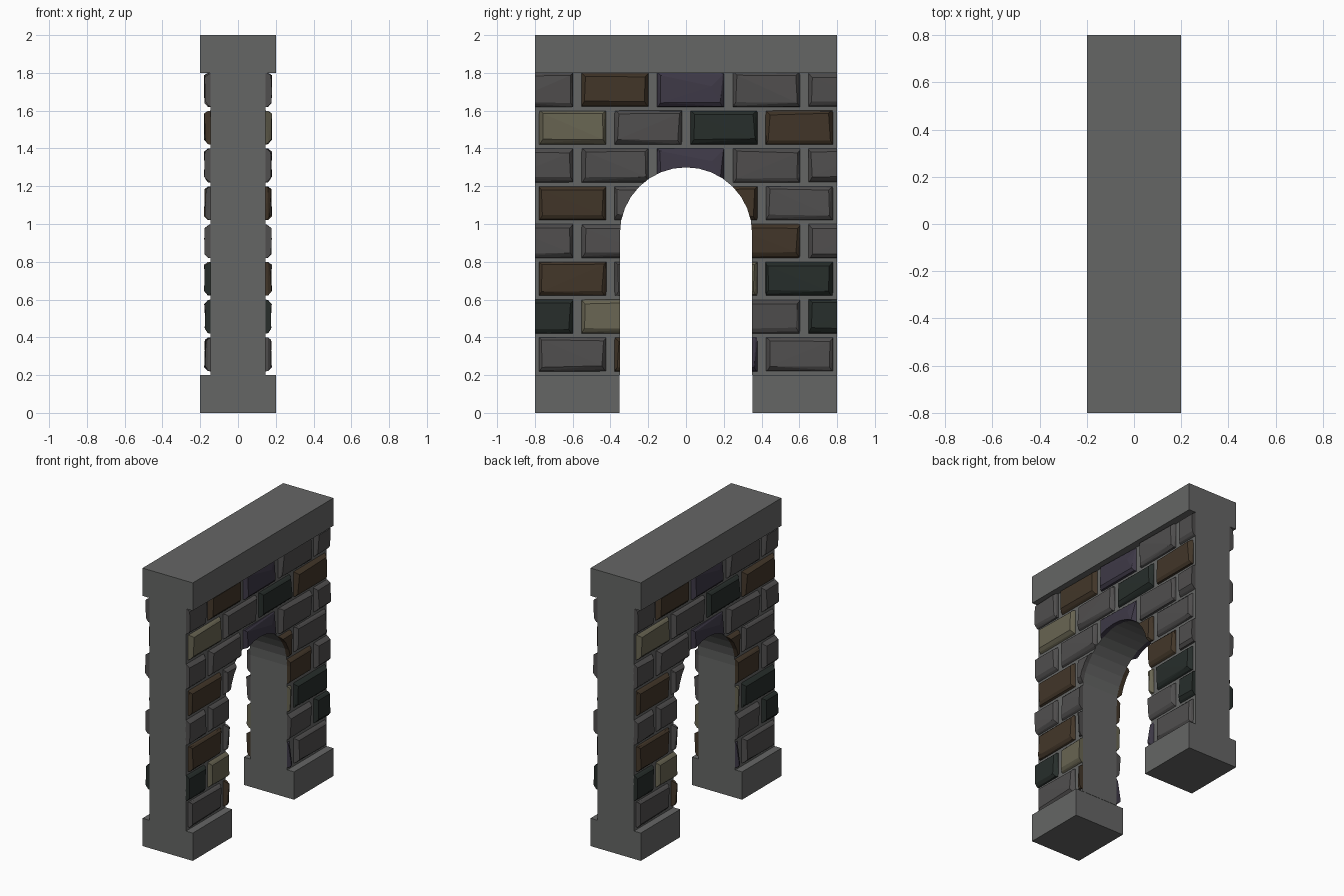
import bpy, bmesh, math, random
from mathutils import Vector, Matrix

if "Cube" in bpy.data.objects:
    bpy.data.objects.remove(bpy.data.objects["Cube"])

random.seed(4)
COLOURS = {
    "grey": (0.08, 0.077, 0.077), "brown": (0.055, 0.037, 0.022),
    "purple": (0.047, 0.04, 0.062), "green": (0.02, 0.027, 0.024),
    "beige": (0.14, 0.13, 0.085), "stone": (0.13, 0.133, 0.13),
}


def material(name):
    mat = bpy.data.materials.get(name) or bpy.data.materials.new(name)
    mat.diffuse_color = (*COLOURS[name], 1)
    mat.use_nodes = True
    mat.node_tree.nodes["Principled BSDF"].inputs["Base Color"].default_value = mat.diffuse_color
    return mat


def make_object(name, bm, mat=None):
    bmesh.ops.recalc_face_normals(bm, faces=bm.faces)
    mesh = bpy.data.meshes.new(name)
    bm.to_mesh(mesh)
    bm.free()
    obj = bpy.data.objects.new(name, mesh)
    bpy.context.collection.objects.link(obj)
    if mat:
        mesh.materials.append(material(mat))
    return obj


def extrude_profile(name, points, half, mat=None):
    """Extrude a (y, z) outline along x from -half to half."""
    bm = bmesh.new()
    face = bm.faces.new([bm.verts.new((-half, y, z)) for y, z in points])
    ext = bmesh.ops.extrude_face_region(bm, geom=[face])["geom"]
    bmesh.ops.translate(bm, vec=(2 * half, 0, 0),
                        verts=[v for v in ext if isinstance(v, bmesh.types.BMVert)])
    return make_object(name, bm, mat)


def rect(y0, y1, z0, z1):
    return [(y0, z0), (y1, z0), (y1, z1), (y0, z1)]


# Wall outline with round-headed doorway
def wall_outline(bottom):
    arch = [(0.35 * math.cos(math.pi * i / 16), 0.95 + 0.35 * math.sin(math.pi * i / 16))
            for i in range(17)]
    return ([(0.8, 1.8), (0.8, bottom), (0.35, bottom)] + arch +
            [(-0.35, bottom), (-0.8, bottom), (-0.8, 1.8)])


extrude_profile("wall_core", wall_outline(0.2), 0.146, "stone")
extrude_profile("top_slab", rect(-0.8, 0.8, 1.8, 2.0), 0.2, "stone")
extrude_profile("left_plinth", rect(-0.8, -0.352, 0, 0.2), 0.2, "stone")
extrude_profile("right_plinth", rect(0.352, 0.8, 0, 0.2), 0.2, "stone")

# Trimming volume for the bricks
trimmer = extrude_profile("brick_trimmer", wall_outline(0.15), 0.3)
trimmer.hide_render = True
trimmer.hide_viewport = False


# One rough brick: full outline, then a jittered smaller front face
def brick_points(cy, cz, chipped):
    pts = []
    for sy in (-1, 1):
        for sz in (-1, 1):
            y, z = cy + sy * 0.178, cz + sz * 0.09
            jy, jz = random.uniform(0, 0.012), random.uniform(0, 0.012)
            chip = chipped and sy > 0 and sz > 0
            pts.append(Vector((0.144, y, z)))
            pts.append(Vector((0.152 if chip else 0.16, y - sy * jy, z - sz * jz)))
            inset = 0.06 if chip else 0.012
            front_z = z - sz * (jz + (0.02 if sz < 0 else inset))
            pts.append(Vector((random.uniform(0.17, 0.18), y - sy * (jy + inset), front_z)))
    return pts


# Courses from bottom to top, colours in order along +y (None = doorway)
g, b, p, n, w = "grey", "brown", "purple", "green", "beige"
COURSES = [
    (g, b, p, g), (n, w, None, g, n), (b, g, w, n), (g, g, None, b, g),
    (b, g, b, g), (g, g, p, g, g), (w, g, n, b), (g, b, p, g, g),
]
groups = {}
for row, colours in enumerate(COURSES):
    start = -0.6 if row % 2 == 0 else -0.775
    for col, colour in enumerate(colours):
        if colour is None:
            continue
        bm = groups.setdefault(colour, bmesh.new())
        pts = brick_points(start + 0.4 * col, 0.31 + 0.2 * row, colour == p)
        # Same brick on both faces, turned half round
        for angle in (0, math.pi):
            turn = Matrix.Rotation(angle, 3, "Z")
            verts = [bm.verts.new(turn @ v) for v in pts]
            hull = bmesh.ops.convex_hull(bm, input=verts)
            loose = [v for v in verts if v.is_valid and not v.link_faces]
            bmesh.ops.delete(bm, geom=loose, context="VERTS")

for colour, bm in groups.items():
    bricks = make_object(colour + "_bricks", bm, colour)
    mod = bricks.modifiers.new("trim", "BOOLEAN")
    mod.operation = "INTERSECT"
    mod.solver = "EXACT"
    mod.object = trimmer
    # Bake the trim so the result is plain mesh
    bpy.context.view_layer.update()
    baked = bpy.data.meshes.new_from_object(
        bricks.evaluated_get(bpy.context.evaluated_depsgraph_get()))
    bricks.modifiers.clear()
    bricks.data = baked

bpy.data.objects.remove(trimmer)
